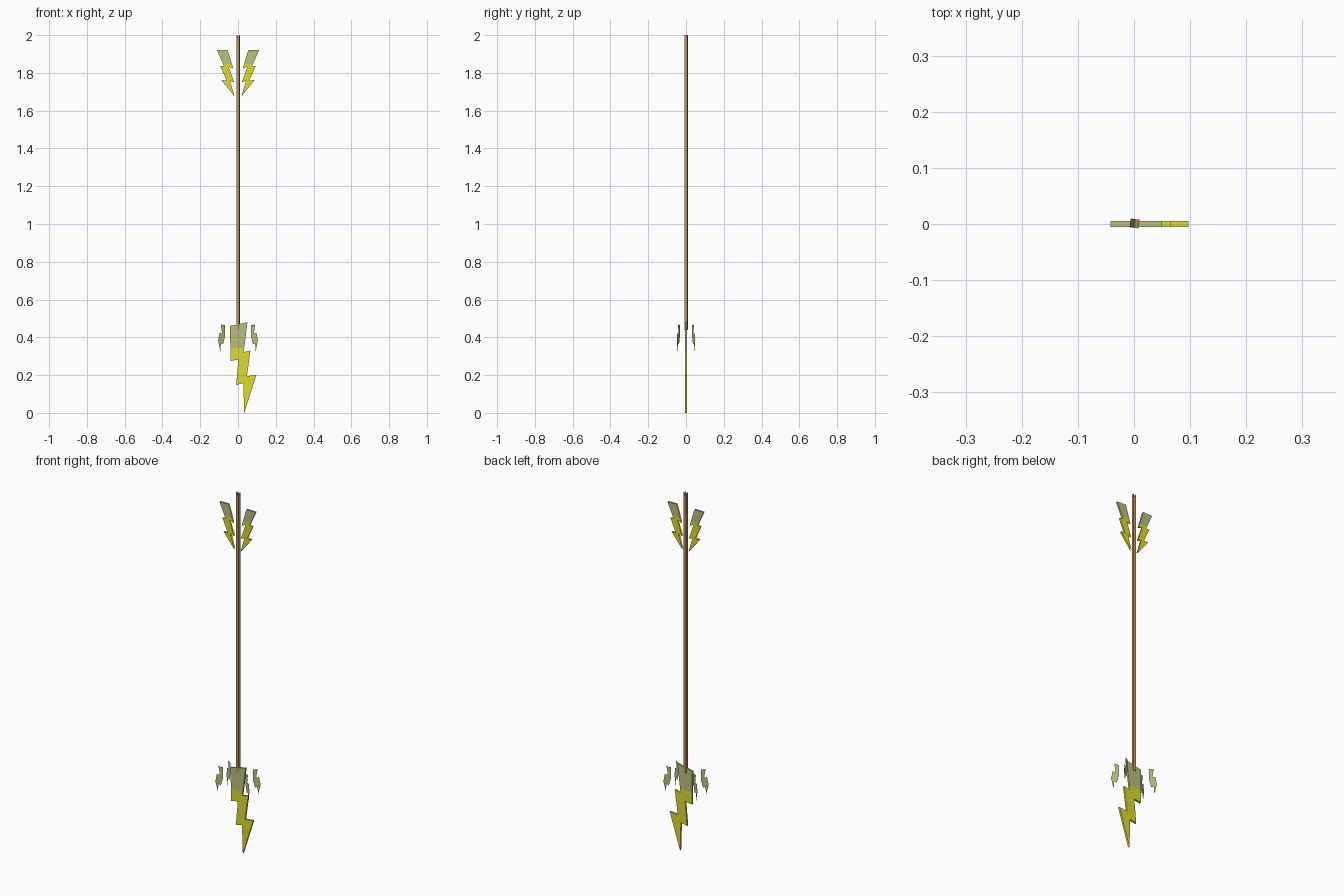
import bpy, bmesh, math
from mathutils import Matrix

if "Cube" in bpy.data.objects:
    bpy.data.objects.remove(bpy.data.objects["Cube"])


def mat(name, rgb):
    m = bpy.data.materials.new(name)
    m.diffuse_color = (*[(c / 255) ** 2.2 for c in rgb], 1)
    m.use_nodes = True
    m.node_tree.nodes["Principled BSDF"].inputs["Base Color"].default_value = m.diffuse_color
    return m


YELLOW = mat("bolt yellow", (222, 218, 54))
OLIVE = mat("grey olive", (186, 190, 124))
BROWN = mat("shaft brown", (190, 146, 92))


def plate(name, profile, mats, y=0.0, depth=0.0, split=None, matrix=Matrix()):
    """Flat xz outline, optionally thickened along y and split in colour at a height."""
    bm = bmesh.new()
    face = bm.faces.new([bm.verts.new((x, y, z)) for x, z in profile])
    if depth:
        out = bmesh.ops.extrude_face_region(bm, geom=[face])["geom"]
        bmesh.ops.translate(bm, vec=(0, depth, 0),
                            verts=[v for v in out if isinstance(v, bmesh.types.BMVert)])
        bmesh.ops.recalc_face_normals(bm, faces=bm.faces[:])
    if split is not None:
        bmesh.ops.bisect_plane(bm, geom=bm.verts[:] + bm.edges[:] + bm.faces[:],
                               plane_co=(0, 0, split), plane_no=(0, 0, 1))
        for f in bm.faces:
            f.material_index = int(f.calc_center_median().z > split)
    # concave outlines become clean triangles
    bmesh.ops.triangulate(bm, faces=bm.faces[:])
    bm.transform(matrix)
    me = bpy.data.meshes.new(name)
    bm.to_mesh(me)
    bm.free()
    for m in mats:
        me.materials.append(m)
    ob = bpy.data.objects.new(name, me)
    bpy.context.collection.objects.link(ob)
    return ob


# large zigzag head at the bottom
HEAD = [(-.042, .46), (.05, .48), (.03, .322), (.066, .33), (.047, .195), (.097, .2),
        (.033, 0), (.028, .157), (-.01, .148), (.002, .282), (-.04, .275)]
plate("bolt_head", HEAD, [YELLOW, OLIVE], y=-.005, depth=.01, split=.343)

# paired zigzag tail fins, front and back skins, mirrored left and right
FIN = [(.055, 1.922), (.112, 1.92), (.074, 1.836), (.094, 1.836), (.06, 1.76), (.088, 1.762),
       (.018, 1.675), (.042, 1.757), (.02, 1.75), (.049, 1.832), (.025, 1.823)]
for side, s in (("right", 1), ("left", -1)):
    for skin, y in (("front", -.004), ("back", .004)):
        plate(f"tail_fin_{side}_{skin}", [(s * x, z) for x, z in FIN],
              [YELLOW, OLIVE], y=y, split=1.848)

# four small sparks standing radially around the head
SPARK = [(.076, .464), (.1, .468), (.093, .42), (.108, .424), (.101, .378), (.116, .382),
         (.103, .326), (.1, .368), (.087, .364), (.091, .41), (.076, .406)]
for i, a in enumerate((25, 155, 205, 335)):
    plate(f"small_spark_{i + 1}", SPARK, [OLIVE],
          matrix=Matrix.Rotation(math.radians(a), 4, 'Z'))

# slim square shaft with a notched top end, slightly turned
w = .0078
plate("shaft", [(-w, .44), (w, .44), (w, 2), (0, 1.985), (-w, 2)], [BROWN], y=-w, depth=2 * w,
      matrix=Matrix.Translation((.001, .001, 0)) @ Matrix.Rotation(math.radians(-8), 4, 'Z'))
